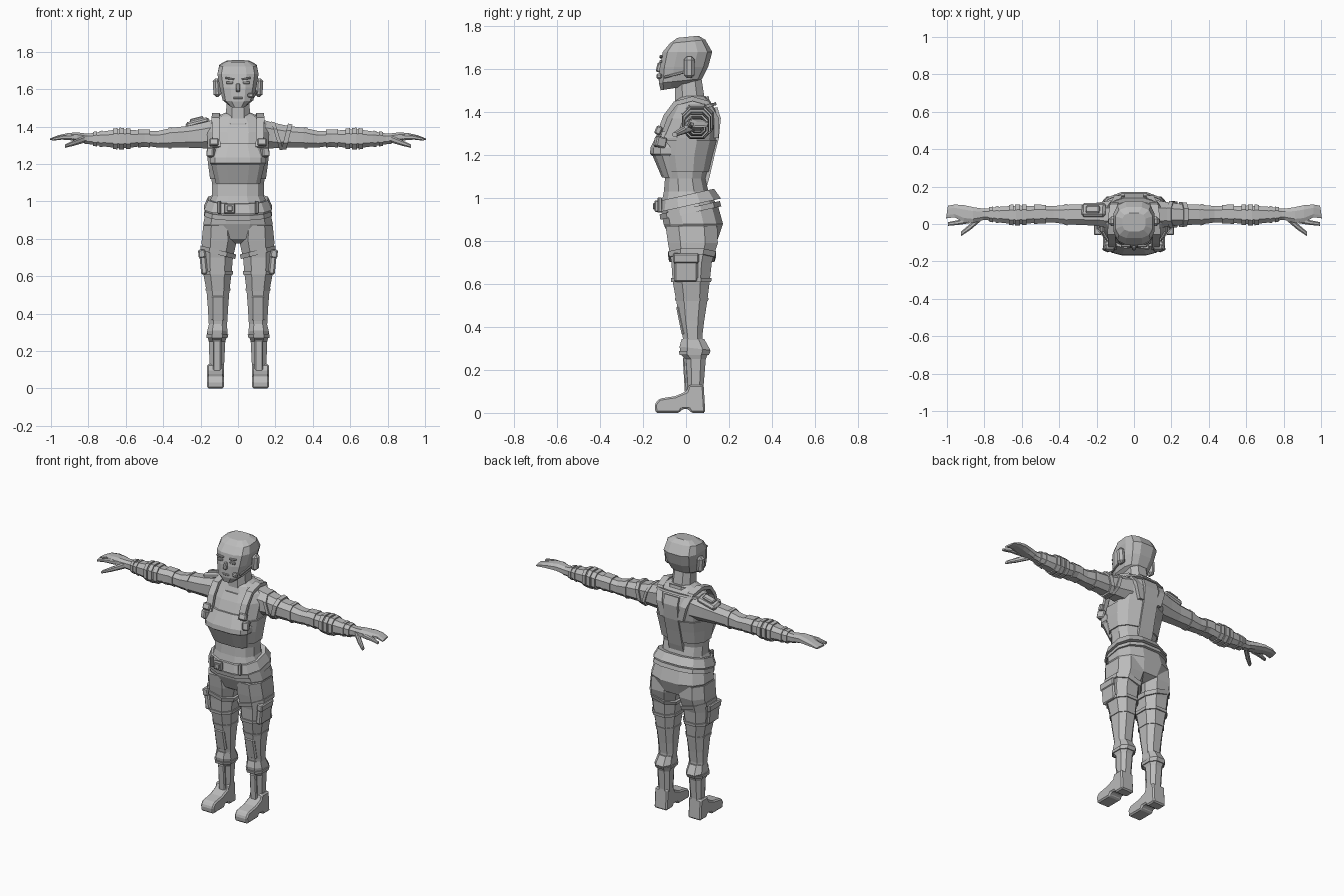
import bpy, bmesh, math
from mathutils import Vector, Matrix

grey = bpy.data.materials.new("light grey")
grey.diffuse_color = (0.5, 0.5, 0.5, 1)


def finish(name, bm, s=1):
    if s < 0:
        bmesh.ops.scale(bm, vec=(-1, 1, 1), verts=bm.verts)
    bmesh.ops.recalc_face_normals(bm, faces=bm.faces)
    me = bpy.data.meshes.new(name)
    bm.to_mesh(me)
    bm.free()
    me.materials.append(grey)
    ob = bpy.data.objects.new(name, me)
    bpy.context.collection.objects.link(ob)
    return ob


def skin(name, rings, s=1):
    """Closed solid through equal-length point rings."""
    bm = bmesh.new()
    rows = [[bm.verts.new(p) for p in r] for r in rings]
    n = len(rows[0])
    for a, b in zip(rows, rows[1:]):
        for i in range(n):
            j = (i + 1) % n
            bm.faces.new((a[i], a[j], b[j], b[i]))
    bm.faces.new(rows[0])
    bm.faces.new(rows[-1])
    return finish(name, bm, s)


def ring(axis, n, p, t, ac, ah, bc, bh, sa=0, sb=0):
    """Rounded-box ring: centres and half sizes in the two cross directions."""
    k = math.cos(math.pi / n) ** p
    pts = []
    for i in range(n):
        w = 2 * math.pi * (i + 0.5) / n
        a = ah * math.copysign(abs(math.cos(w)) ** p, math.cos(w)) / k
        b = bh * math.copysign(abs(math.sin(w)) ** p, math.sin(w)) / k
        u = t + sa * a + sb * b
        pts.append((ac + a, bc + b, u) if axis == 'z' else (u, ac + a, bc + b))
    return pts


def loft(name, secs, axis='z', n=8, p=0.8, s=1):
    return skin(name, [ring(axis, n, p, *c) for c in secs], s)


def band(name, secs, t0, t1, grow, axis='z', n=8, p=0.8, s=1, sa=0, sb=0):
    """Raised band that follows a limb between t0 and t1."""
    def at(t):
        for c, d in zip(secs, secs[1:]):
            if min(c[0], d[0]) <= t <= max(c[0], d[0]):
                f = (t - c[0]) / (d[0] - c[0])
                m = [x + (y - x) * f for x, y in zip(c[:5], d[:5])]
                return (t, m[1], m[2] + grow, m[3], m[4] + grow, sa, sb)
    inner = [c[0] for c in secs if min(t0, t1) < c[0] < max(t0, t1)]
    ts = sorted([t0, t1] + inner)
    return loft(name, [at(t) for t in ts], axis, n, p, s)


def box(name, loc, size, s=1, rot=(0, 0, 0), bevel=0.006):
    bm = bmesh.new()
    bmesh.ops.create_cube(bm, size=1)
    bmesh.ops.scale(bm, vec=size, verts=bm.verts)
    if bevel:
        bmesh.ops.bevel(bm, geom=bm.edges[:], offset=bevel, segments=1, affect='EDGES')
    for i, ax in enumerate('XYZ'):
        bmesh.ops.rotate(bm, matrix=Matrix.Rotation(rot[i], 3, ax), verts=bm.verts)
    bmesh.ops.translate(bm, vec=loc, verts=bm.verts)
    return finish(name, bm, s)


def strap(name, pts, w, th, s=1):
    """Flat strip running in the front-back plane, thick along its normal."""
    rings = []
    for i, q in enumerate(pts):
        d = Vector(pts[min(i + 1, len(pts) - 1)]) - Vector(pts[max(i - 1, 0)])
        nrm = Vector((0, -d.z, d.y)).normalized() * th / 2
        q, side = Vector(q), Vector((w / 2, 0, 0))
        rings.append([q - side - nrm, q + side - nrm, q + side + nrm, q - side + nrm])
    return skin(name, rings, s)


def body(rows):
    """(z, half width, front y, back y) rows to centred sections."""
    return [(r[0], 0, r[1], (r[2] + r[3]) / 2, (r[3] - r[2]) / 2, 0, *r[4:]) for r in rows]


# Torso and pelvis
torso = body([(.775, .07, -.03, .09), (.80, .14, -.07, .145), (.88, .186, -.105, .172),
              (.96, .168, -.118, .15), (1.03, .138, -.103, .105), (1.09, .138, -.098, .09),
              (1.20, .153, -.13, .117), (1.28, .162, -.13, .138), (1.37, .165, -.09, .148),
              (1.42, .15, -.06, .132), (1.455, .11, -.045, .11), (1.475, .065, -.03, .09)])
loft("torso", torso, n=12)
band("belt", torso, .965, 1.015, .016, n=12, sb=.22)
band("trouser_waist", torso, .93, .955, .006, n=12, sb=.22)
box("belt_buckle", (-.045, -.137, .962), (.06, .02, .055))
box("buckle_tongue", (-.045, -.148, .962), (.03, .01, .03), bevel=.003)

# Chest plate of the vest and its back panel
loft("chest_plate", body([(1.095, .118, -.112, .0), (1.195, .142, -.155, .0), (1.205, .15, -.168, .0),
                          (1.235, .15, -.165, .0), (1.31, .118, -.128, .0)]), n=12, p=.65)
band("vest_side", torso, 1.12, 1.27, .007, n=12)
strap("spine_panel", [(0, .085, 1.05), (0, .1, 1.1), (0, .123, 1.2), (0, .143, 1.28), (0, .152, 1.37),
                      (0, .136, 1.42)], .1, .02)

# Neck and collar
neck = body([(1.38, .075, -.055, .10), (1.44, .065, -.05, .09), (1.57, .06, -.052, .07)])
loft("neck", neck)
band("collar", neck, 1.425, 1.445, .016, sb=.35)
band("neckline", torso, 1.40, 1.415, .005, n=12, sb=.3)

# Head with a flat faceted crown
loft("head", body([(1.513, .042, -.118, .03, .16), (1.545, .082, -.126, .075, .1),
                   (1.61, .098, -.122, .103), (1.68, .11, -.108, .122),
                   (1.728, .1, -.075, .09, .1), (1.75, .062, -.04, .058, .1)]), n=12, p=.68)
box("nose", (0, -.122, 1.607), (.022, .03, .045), rot=(-.25, 0, 0))
box("mouth", (0, -.122, 1.553), (.05, .014, .012), bevel=.003)
for s in (1, -1):
    box("brow", (.045, -.117, 1.657), (.05, .014, .01), s, (0, -.12, 0), .003)
    box("eye", (.045, -.118, 1.635), (.038, .012, .014), s, bevel=.003)
    box("ear_piece", (.113, .015, 1.608), (.04, .05, .10), s, (0, .06, 0), .014)
box("headset_arm", (.092, -.05, 1.575), (.012, .11, .012), rot=(.25, 0, -.15), bevel=.003)
box("microphone", (.068, -.125, 1.567), (.032, .025, .025))

leg = [(.87, .10, .086, .025, .12), (.79, .10, .094, .032, .116), (.70, .11, .083, .026, .094),
       (.61, .11, .075, .024, .086), (.52, .107, .061, .027, .072), (.43, .107, .054, .027, .058),
       (.36, .107, .05, .03, .046), (.30, .108, .046, .034, .044)]
boot = [(.345, .108, .047, .032, .052), (.30, .11, .055, .042, .072, 0, -.12), (.27, .112, .05, .038, .062),
        (.25, .112, .044, .046, .046), (.13, .113, .039, .045, .037), (.08, .117, .042, .045, .04)]
sole = [(.09, 0), (.082, .13), (.012, .13), (.002, .1), (-.05, .078), (-.125, .066), (-.146, .04),
        (-.142, 0), (-.03, 0), (-.018, .018), (.012, .018), (.024, 0)]
arm = [(.11, .05, .078, 1.362, .08), (.19, .052, .063, 1.352, .068), (.27, .05, .055, 1.345, .058),
       (.35, .05, .053, 1.341, .053), (.43, .052, .044, 1.332, .044), (.50, .053, .044, 1.338, .04),
       (.56, .05, .047, 1.335, .046), (.63, .048, .05, 1.335, .052), (.72, .05, .042, 1.334, .04),
       (.79, .052, .03, 1.334, .029), (.82, .052, .03, 1.335, .027)]
for s in (1, -1):
    # Shoulder straps, running over to the back
    strap("shoulder_strap", [(.115, -.128, 1.29), (.118, -.095, 1.38), (.12, -.05, 1.44),
                             (.118, .03, 1.462), (.108, .1, 1.442), (.085, .142, 1.37),
                             (.06, .14, 1.28)], .042, .022, s)
    box("strap_buckle", (.128, -.128, 1.315), (.05, .03, .04), s, (-.4, 0, 0))
    box("vest_clip", (.142, -.12, 1.26), (.04, .05, .05), s, (-.2, 0, .4))
    box("belt_loop", (.10, -.122, .968), (.018, .02, .07), s, (0, 0, .25), .004)

    # Legs, thigh straps, pouches and knee pads
    loft("leg", leg, s=s)
    band("thigh_strap_upper", leg, .715, .74, .008, s=s, sa=.25)
    band("thigh_strap_lower", leg, .61, .628, .007, s=s)
    band("knee_seam", leg, .52, .535, .004, s=s)
    box("thigh_pouch", (.185, 0, .672), (.035, .11, .125), s, (0, .1, 0), .008)
    box("pouch_flap", (.193, 0, .72), (.038, .12, .045), s, (0, .1, 0))
    box("knee_pad", (.107, -.022, .43), (.07, .022, .14), s, (.2, 0, 0), .008)

    # Boots with a flared cuff and a notched sole
    loft("boot_shaft", boot, s=s)
    band("boot_strap", boot, .27, .288, .006, s=s)
    box("boot_tongue", (.112, .0, .17), (.045, .02, .18), s, (.06, 0, 0))
    foot = skin("boot_foot", [[(x, y, z) for y, z in sole] for x in (.075, .165)], s)
    bev = foot.modifiers.new("soft_edges", 'BEVEL')
    bev.width, bev.segments, bev.limit_method = .008, 1, 'ANGLE'

    # Arms, sleeve bands and forearm wraps
    loft("arm", arm, 'x', s=s)
    for x0, x1, g in ((.355, .372, .005), (.47, .535, .006), (.575, .60, .007), (.61, .635, .007),
                      (.645, .668, .007), (.725, .74, .005), (.755, .775, .006)):
        band("sleeve_band", arm, x0, x1, g, 'x', s=s)

    # Hand: joined fingers, separate index finger and thumb
    loft("hand", [(.80, .052, .029, 1.335, .026), (.86, .048, .042, 1.345, .024),
                  (.91, .055, .046, 1.347, .018), (.96, .07, .034, 1.342, .012),
                  (1.0, .064, .034, 1.332, .005, -.15)], 'x', s=s)
    loft("index_finger", [(.88, .022, .018, 1.343, .017), (.94, .008, .013, 1.342, .012),
                          (.995, .0, .01, 1.331, .007)], 'x', s=s)
    loft("thumb", [(.82, .035, .02, 1.333, .019), (.875, -.015, .017, 1.313, .015),
                   (.925, -.053, .012, 1.295, .009)], 'x', s=s)

# Shoulder pad on one arm, wrapped straps on the other
box("shoulder_pad", (.215, .075, 1.415), (.13, .075, .035), -1, (-.2, .25, 0), .012)
box("shoulder_pad_plate", (.22, .078, 1.436), (.075, .04, .02), -1, (-.2, .25, 0))
band("shoulder_wrap_inner", arm, .20, .22, .009, 'x', sb=-.3)
band("shoulder_wrap_outer", arm, .25, .275, .009, 'x', sb=.25)
